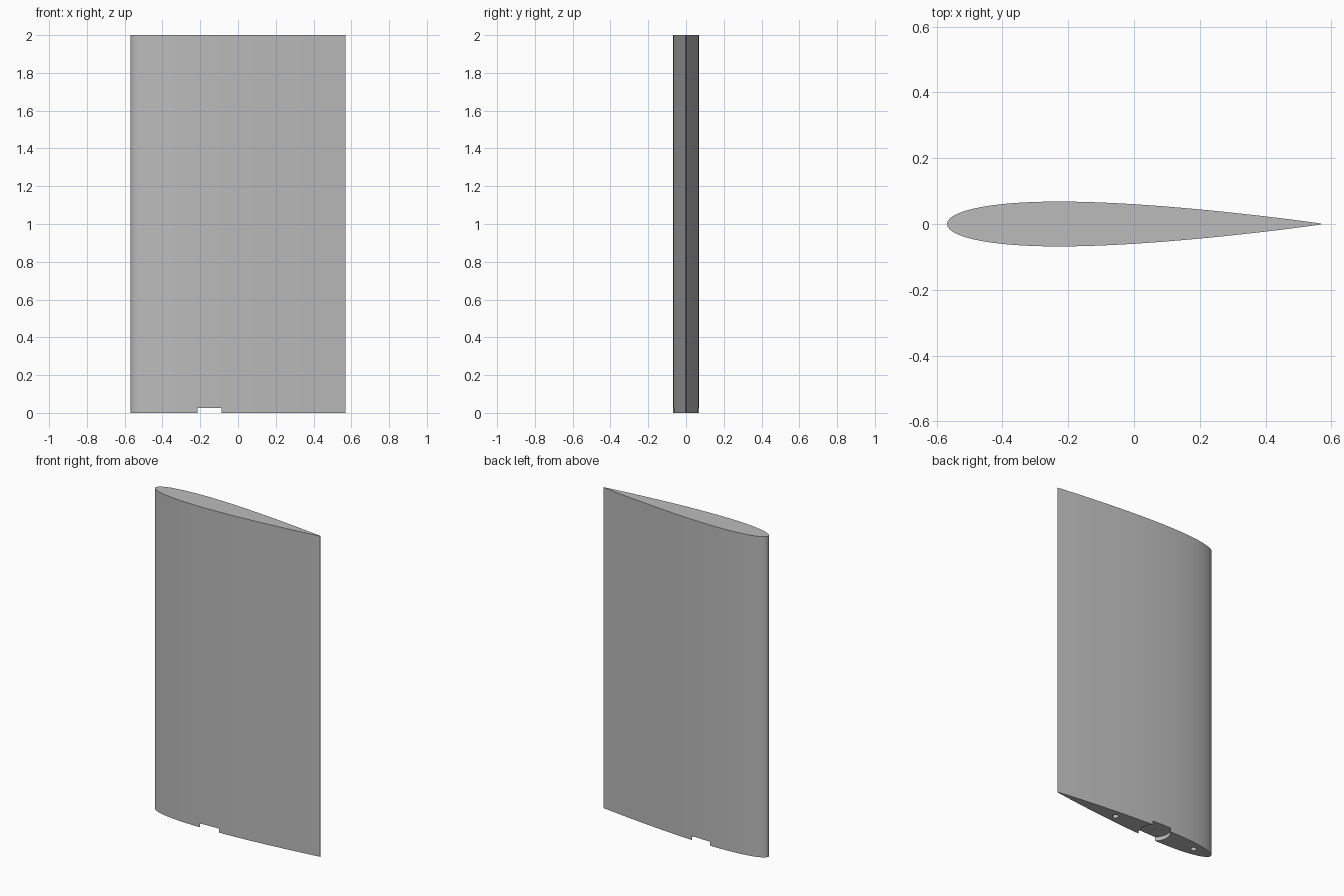
import bpy, bmesh, math

if "Cube" in bpy.data.objects:
    bpy.data.objects.remove(bpy.data.objects["Cube"], do_unlink=True)

CHORD, SPAN, THICKNESS, STEPS = 1.137, 2.0, 0.12, 36
PIVOT_X = -0.152      # centre of the round recess in the root face

grey = bpy.data.materials.new("plain grey")
grey.use_nodes = True
grey.diffuse_color = (0.5, 0.5, 0.5, 1)
grey.node_tree.nodes["Principled BSDF"].inputs["Base Color"].default_value = (0.5, 0.5, 0.5, 1)


def half_thickness(t):
    """Symmetric aerofoil half thickness at chord fraction t."""
    return 5 * THICKNESS * CHORD * (0.2969 * math.sqrt(t) - 0.126 * t - 0.3516 * t**2
                                    + 0.2843 * t**3 - 0.1015 * t**4)


# Wing: aerofoil profile extruded along the span, points denser at the nose
fractions = [(1 - math.cos(math.pi * i / STEPS)) / 2 for i in range(STEPS + 1)]
upper = [((t - 0.5) * CHORD, half_thickness(t)) for t in fractions]
profile = upper[::-1] + [(x, -y) for x, y in upper[1:]]

bm = bmesh.new()
root = bm.faces.new([bm.verts.new((x, y, 0)) for x, y in profile])
tip = bmesh.ops.extrude_face_region(bm, geom=[root])["geom"]
bmesh.ops.translate(bm, vec=(0, 0, SPAN),
                    verts=[v for v in tip if isinstance(v, bmesh.types.BMVert)])
bmesh.ops.recalc_face_normals(bm, faces=bm.faces)
mesh = bpy.data.meshes.new("wing_section")
bm.to_mesh(mesh)
bm.free()
wing = bpy.data.objects.new("wing_section", mesh)
bpy.context.collection.objects.link(wing)
mesh.materials.append(grey)


def cut_round(name, x, radius, depth, sides):
    """Sink a round pocket into the root face."""
    bpy.ops.mesh.primitive_cylinder_add(vertices=sides, radius=radius, depth=2 * depth,
                                        location=(x, 0, 0))
    cutter = bpy.context.object
    cutter.name = name
    cutter.hide_render = True
    cutter.data.materials.append(grey)
    bpy.ops.object.select_all(action="DESELECT")
    wing.select_set(True)
    bpy.context.view_layer.objects.active = wing
    mod = wing.modifiers.new(name, "BOOLEAN")
    mod.operation, mod.solver, mod.object = "DIFFERENCE", "EXACT", cutter
    bpy.ops.object.modifier_apply(modifier=mod.name)
    bpy.data.objects.remove(cutter, do_unlink=True)


# Shallow round recess that breaks through both skins, and two pin holes
cut_round("root_recess", PIVOT_X, 0.092, 0.025, 64)
for side in (-1, 1):
    cut_round("pin_hole", PIVOT_X + side * 0.29, 0.017, 0.1, 24)

bpy.ops.object.select_all(action="DESELECT")
wing.select_set(True)
bpy.context.view_layer.objects.active = wing
bpy.ops.object.shade_smooth_by_angle(angle=math.radians(30))
